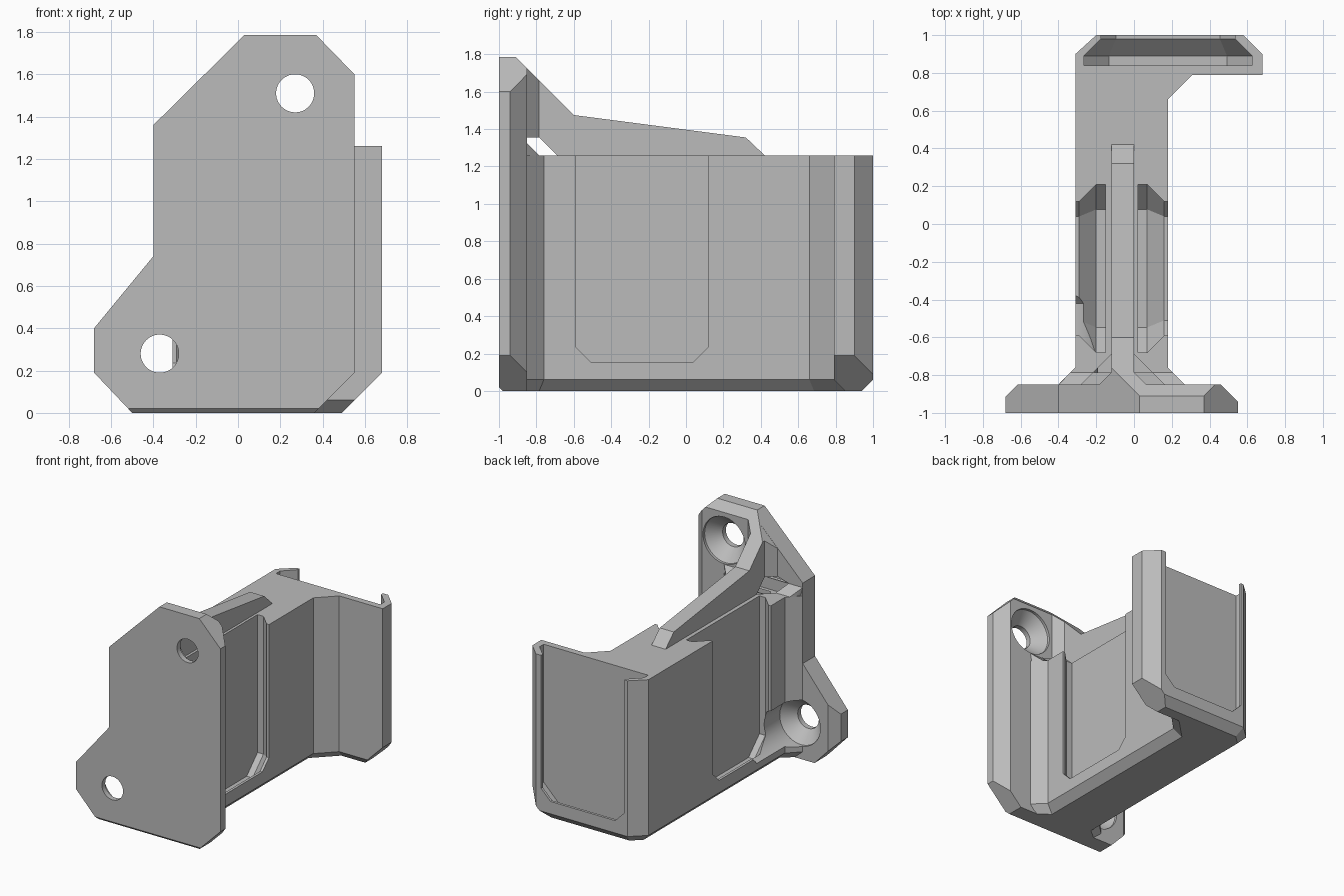
import bpy, bmesh, math
from mathutils import Vector

cube = bpy.data.objects.get("Cube")
if cube:
    bpy.data.objects.remove(cube, do_unlink=True)

grey = bpy.data.materials.new("plain grey")
grey.use_nodes = True
COLOUR = (0.5, 0.5, 0.5, 1)
grey.diffuse_color = COLOUR
grey.node_tree.nodes["Principled BSDF"].inputs["Base Color"].default_value = COLOUR


def loft(rings):
    """Closed solid through matching rings of points."""
    bm = bmesh.new()
    loops = [[bm.verts.new(p) for p in ring] for ring in rings]
    for a, b in zip(loops, loops[1:]):
        n = len(a)
        for i in range(n):
            j = (i + 1) % n
            bm.faces.new((a[i], a[j], b[j], b[i]))
    bm.faces.new(loops[0])
    bm.faces.new(loops[-1])
    bmesh.ops.recalc_face_normals(bm, faces=bm.faces)
    return bm


def prism(points, axis, lo, hi):
    """Extrude a 2D outline along x, y or z."""
    def place(p, h):
        q = list(p)
        q.insert("xyz".index(axis), h)
        return q
    return loft([[place(p, h) for p in points] for h in (lo, hi)])


def hull(points):
    bm = bmesh.new()
    for p in points:
        bm.verts.new(p)
    bmesh.ops.convex_hull(bm, input=bm.verts)
    bmesh.ops.recalc_face_normals(bm, faces=bm.faces)
    return bm


def slice_off(bm, point, normal):
    """Remove what lies beyond a plane and cap the cut."""
    geom = bm.verts[:] + bm.edges[:] + bm.faces[:]
    cut = bmesh.ops.bisect_plane(bm, geom=geom, dist=1e-5, plane_co=point,
                                 plane_no=Vector(normal).normalized(), clear_outer=True)
    edges = [e for e in cut["geom_cut"] if isinstance(e, bmesh.types.BMEdge) and e.is_boundary]
    if edges:
        bmesh.ops.holes_fill(bm, edges=edges, sides=0)
    bmesh.ops.recalc_face_normals(bm, faces=bm.faces)


def make(name, bm):
    mesh = bpy.data.meshes.new(name)
    bm.to_mesh(mesh)
    bm.free()
    obj = bpy.data.objects.new(name, mesh)
    bpy.context.collection.objects.link(obj)
    mesh.materials.append(grey)
    return obj


def activate(obj):
    bpy.ops.object.select_all(action="DESELECT")
    obj.select_set(True)
    bpy.context.view_layer.objects.active = obj


def combine(obj, other, operation):
    mod = obj.modifiers.new("cut", "BOOLEAN")
    mod.operation, mod.solver, mod.object = operation, "EXACT", other
    activate(obj)
    bpy.ops.object.modifier_apply(modifier=mod.name)


# Front mounting plate with chamfered back edges
plate = prism([(-.50, 0), (-.68, .19), (-.68, .40), (-.40, .74), (-.40, 1.36), (.03, 1.785),
               (.37, 1.785), (.55, 1.60), (.55, .19), (.36, 0)], "y", -1, -.85)
slice_off(plate, (.55, -.94, 1), (1, 1, 0))
slice_off(plate, (-.68, -.915, 0), (-1, 1, 0))
slice_off(plate, (0, -.91, 1.785), (0, 1, 1))
slice_off(plate, (0, -1, .02), (0, -1, -1))
plate = make("mounting_plate", plate)

# Beam and rear flange, flared where they meet the plate
body = prism([(-.39, -.9), (-.40, -.85), (-.31, -.76), (-.31, .90), (-.20, 1), (.58, 1), (.68, .90),
              (.68, .79), (.31, .79), (.18, .66), (.18, -.76), (.27, -.85), (.27, -.9)],
             "z", 0, 1.26)
bottom = [e for e in body.edges if all(v.co.z < .001 for v in e.verts)
          and any(v.co.y > -.8 for v in e.verts)]
bmesh.ops.bevel(body, geom=bottom, offset=.06, offset_type="OFFSET", segments=1,
                affect="EDGES", profile=.5)
slice_off(body, (.68, 0, .19), (1, 0, -1))
body = make("beam_and_flange", body)


# Top rib, its flare into the plate and the fillet over the beam
def trim_to_plate(bm):
    slice_off(bm, (.03, 0, 1.785), (-1, 0, 1))
    return bm


rib = make("top_rib", trim_to_plate(prism(
    [(-.91, 1.2), (-.91, 1.785), (-.60, 1.475), (.32, 1.355), (.42, 1.26), (.42, 1.2)],
    "x", -.12, 0)))
flare = prism([(-.185, -.88), (-.185, -.85), (-.12, -.785), (0, -.785), (.065, -.85),
               (.065, -.88)], "z", 1.2, 1.8)
slice_off(flare, (0, -.91, 1.785), (0, 1, 1))
flare = make("rib_flare", trim_to_plate(flare))
fillet = make("beam_fillet", hull(
    [(x, -.88, z) for x in (-.39, .27) for z in (1.22, 1.325)]
    + [(-.40, -.85, 1.325), (.27, -.85, 1.325), (-.335, -.785, 1.26), (.205, -.785, 1.26),
       (-.335, -.785, 1.22), (.205, -.785, 1.22)]))
gusset = make("corner_gusset", hull(
    [(x, -.69, 1.26) for x in (-.12, 0)] + [(x, -.785, 1.355) for x in (-.12, 0)]
    + [(-.215, -.785, 1.26), (.095, -.785, 1.26), (-.185, -.85, 1.355), (.065, -.85, 1.355),
       (-.28, -.85, 1.325), (.16, -.85, 1.325), (-.1, -.85, 1.2), (0, -.85, 1.2)]))
for part in (body, rib, flare, fillet, gusset):
    combine(plate, part, "UNION")
plate.name = "bracket"


# Undercut pockets, open at the top, in both beam sides and the flange back
def pocket(place):
    rings = []
    for depth, grow in ((0, .09), (.05, .09), (.14, 0), (.3, 0)):
        h, z, c = .355 + grow, .155 - grow, .08 + grow * .586
        outline = [(-h, 1.5), (-h, z + c), (-h + c, z), (h - c, z), (h, z + c), (h, 1.5)]
        rings.append([place(u, depth, w) for u, w in outline])
    return make("pocket_cutter", loft(rings))


cutters = [pocket(lambda u, d, z: (.02 + d, u - .235, z)),
           pocket(lambda u, d, z: (-.15 - d, u - .235, z)),
           pocket(lambda u, d, z: (u + .18, .84 + d, z))]


# Countersunk screw holes with room for the screw head behind
def screw_hole(x, z, profile):
    turns = [i * math.tau / 48 for i in range(48)]
    return make("hole_cutter", loft([[(x + r * math.cos(t), y, z + r * math.sin(t))
                                      for t in turns] for y, r in profile]))


cone = [(-1.1, .09), (-.96, .09), (-.87, .18)]
cutters.append(screw_hole(.27, 1.51, cone + [(-.6, .18)]))
cutters.append(screw_hole(-.37, .28, cone + [(-.42, .18), (-.35, .11)]))

for cutter in cutters:
    cutter.hide_render = True
    combine(plate, cutter, "DIFFERENCE")
for helper in cutters + [body, rib, flare, fillet, gusset]:
    bpy.data.objects.remove(helper, do_unlink=True)

activate(plate)
bpy.ops.object.shade_smooth_by_angle(angle=math.radians(25))
